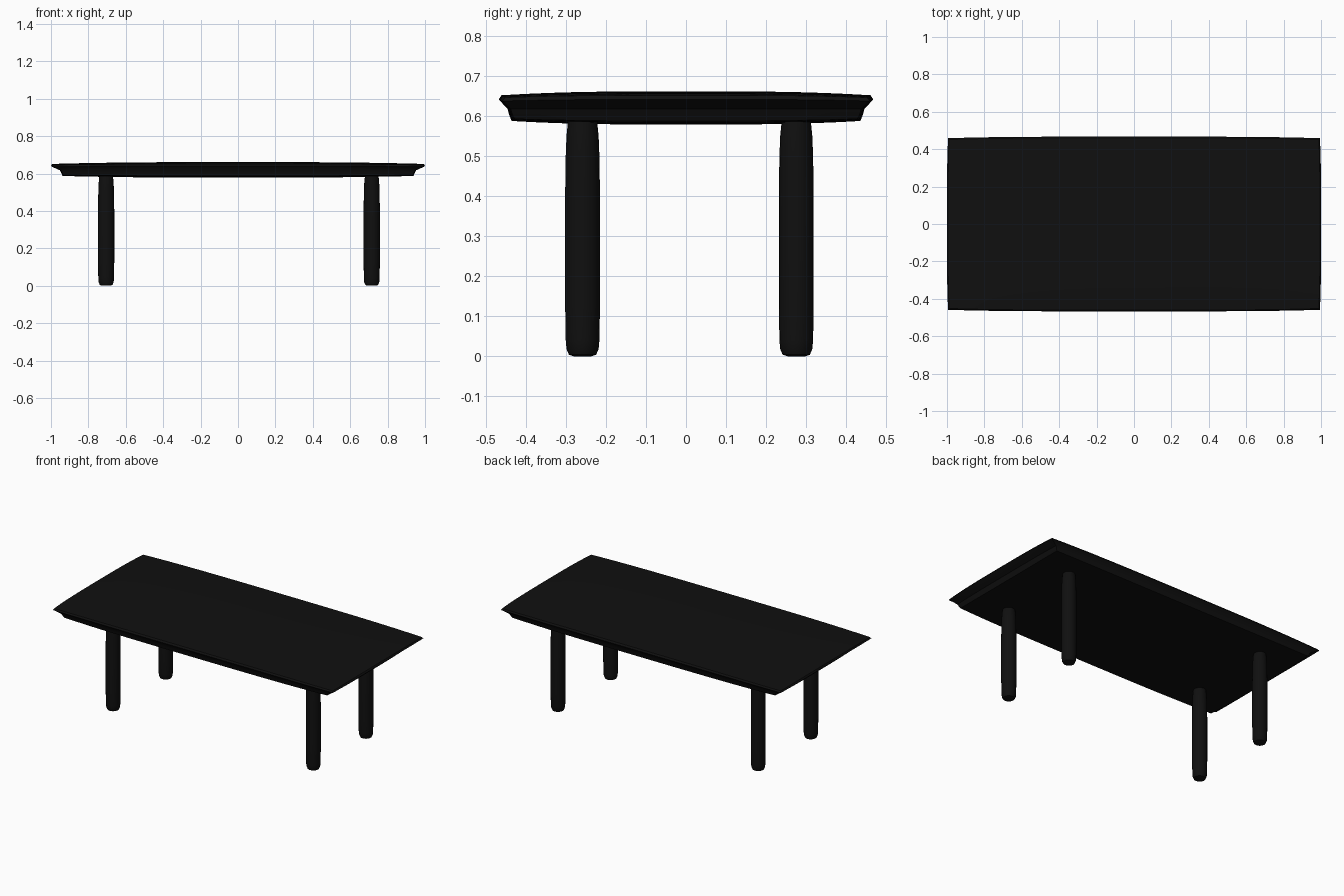
import bpy, bmesh, math

if "Cube" in bpy.data.objects:
    bpy.data.objects.remove(bpy.data.objects["Cube"])

black = bpy.data.materials.new("black")
black.diffuse_color = (0.005, 0.005, 0.005, 1)
black.use_nodes = True
black.node_tree.nodes["Principled BSDF"].inputs["Base Color"].default_value = black.diffuse_color


def finish(name, bm, angle):
    bmesh.ops.recalc_face_normals(bm, faces=bm.faces)
    mesh = bpy.data.meshes.new(name)
    bm.to_mesh(mesh)
    bm.free()
    ob = bpy.data.objects.new(name, mesh)
    bpy.context.collection.objects.link(ob)
    mesh.materials.append(black)
    bpy.ops.object.select_all(action='DESELECT')
    ob.select_set(True)
    bpy.context.view_layer.objects.active = ob
    bpy.ops.object.shade_smooth_by_angle(angle=math.radians(angle))
    return ob


def place(u, v, hx, hy, z, drop):
    """Point of a slightly pillowed rectangle, u and v in -1..1."""
    a, b = abs(u), abs(v)
    return (u * hx * (1 - 0.006 * b ** 4),
            v * hy * (1 - 0.018 * a ** 4),
            z - drop * (0.9 * a ** 3 + 0.9 * b ** 3 - 0.4 * (a * b) ** 3))


# Tabletop: pillowed sheets joined by an overhanging rim and recessed apron
# (half x, half y, middle height, drop towards the edges)
layers = [
    (0.994, 0.460, 0.661, 0.011),
    (1.000, 0.467, 0.648, 0.008),
    (0.995, 0.463, 0.638, 0.002),
    (0.952, 0.445, 0.618, 0.001),
    (0.945, 0.441, 0.602, 0.000),
    (0.938, 0.435, 0.578, -0.010),
]
NX, NY = 24, 16
bm = bmesh.new()


def sheet(layer):
    rows = []
    for j in range(NY + 1):
        rows.append([bm.verts.new(place(2 * i / NX - 1, 2 * j / NY - 1, *layer))
                     for i in range(NX + 1)])
    for j in range(NY):
        for i in range(NX):
            bm.faces.new((rows[j][i], rows[j][i + 1], rows[j + 1][i + 1], rows[j + 1][i]))
    return rows


border = ([(i, 0) for i in range(NX)] + [(NX, j) for j in range(NY)]
          + [(i, NY) for i in range(NX, 0, -1)] + [(0, j) for j in range(NY, 0, -1)])
rings = []
for k, layer in enumerate(layers):
    if k in (0, len(layers) - 1):
        rows = sheet(layer)
        rings.append([rows[j][i] for i, j in border])
    else:
        rings.append([bm.verts.new(place(2 * i / NX - 1, 2 * j / NY - 1, *layer))
                      for i, j in border])
for a, b in zip(rings, rings[1:]):
    for i in range(len(border)):
        n = (i + 1) % len(border)
        bm.faces.new((a[i], a[n], b[n], b[i]))
finish("tabletop", bm, 30)

# Legs: round posts with softened feet and slightly tapered tops (radius, height)
profile = [(0.022, 0.0), (0.034, 0.004), (0.040, 0.018), (0.042, 0.04), (0.0435, 0.13),
           (0.0435, 0.40), (0.042, 0.50), (0.040, 0.55), (0.037, 0.58), (0.035, 0.60)]


def leg(name, x, y, sides=20):
    bm = bmesh.new()
    rings = [[bm.verts.new((x + r * math.cos(2 * math.pi * s / sides),
                            y + r * math.sin(2 * math.pi * s / sides), z))
              for s in range(sides)] for r, z in profile]
    for a, b in zip(rings, rings[1:]):
        for s in range(sides):
            n = (s + 1) % sides
            bm.faces.new((a[s], a[n], b[n], b[s]))
    bm.faces.new(rings[0][::-1])
    bm.faces.new(rings[-1])
    finish(name, bm, 40)


for side, x in (("left", -0.705), ("right", 0.715)):
    for end, y in (("front", -0.258), ("back", 0.275)):
        leg(f"{end}_{side}_leg", x, y)
